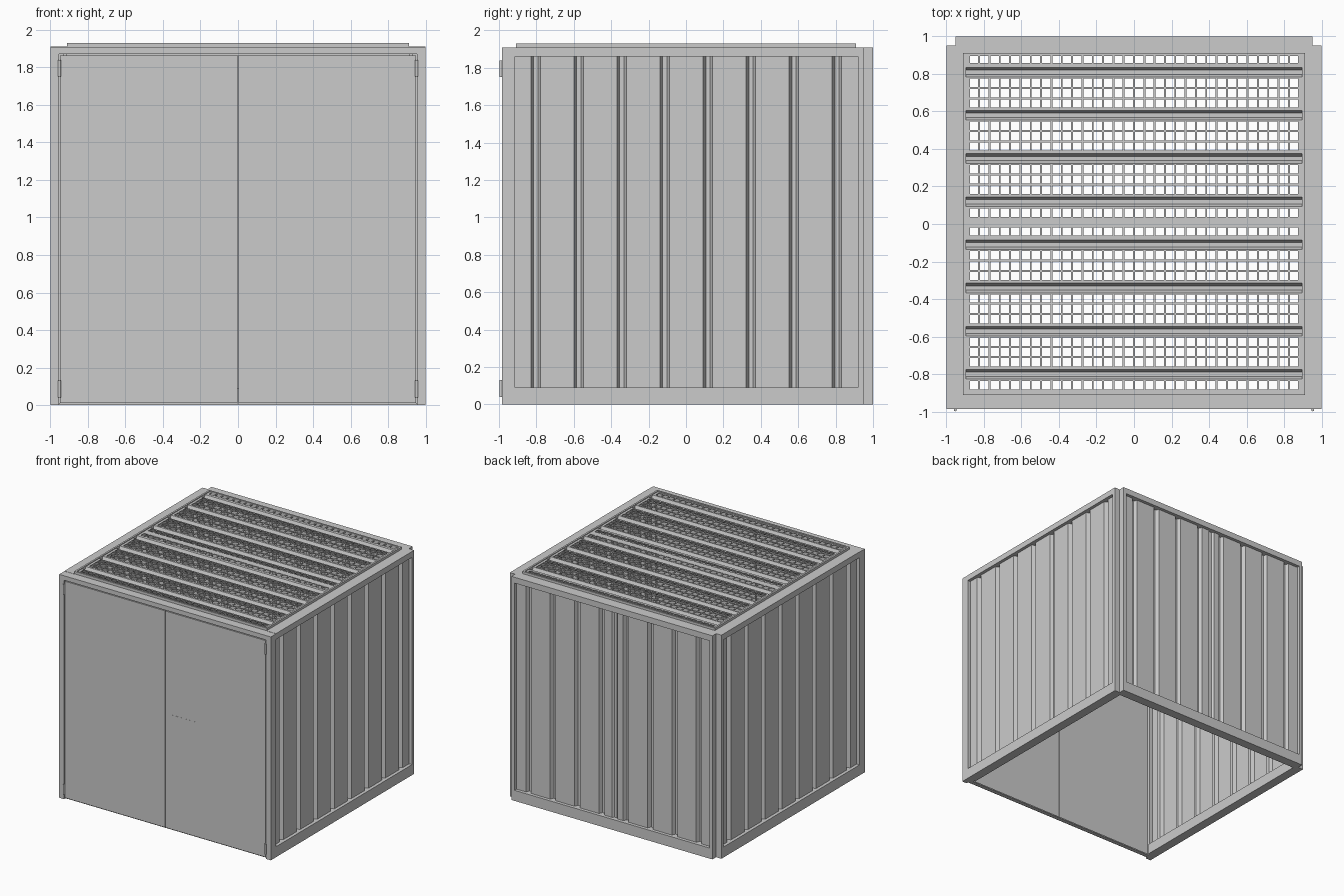
import bpy, bmesh, math
from mathutils import Matrix

if "Cube" in bpy.data.objects:
    bpy.data.objects.remove(bpy.data.objects["Cube"])


def make(name, bm):
    bmesh.ops.recalc_face_normals(bm, faces=bm.faces)
    me = bpy.data.meshes.new(name)
    bm.to_mesh(me)
    bm.free()
    ob = bpy.data.objects.new(name, me)
    bpy.context.collection.objects.link(ob)
    return ob


def box(name, x0, x1, y0, y1, z0, z1):
    bm = bmesh.new()
    bmesh.ops.create_cube(bm, size=1)
    for v in bm.verts:
        v.co.x = x0 if v.co.x < 0 else x1
        v.co.y = y0 if v.co.y < 0 else y1
        v.co.z = z0 if v.co.z < 0 else z1
    return make(name, bm)


def prism(name, outline, z0, z1):
    bm = bmesh.new()
    f = bm.faces.new([bm.verts.new((x, y, z0)) for x, y in outline])
    up = bmesh.ops.extrude_face_region(bm, geom=[f])
    bmesh.ops.translate(bm, vec=(0, 0, z1 - z0),
                        verts=[v for v in up["geom"] if isinstance(v, bmesh.types.BMVert)])
    return make(name, bm)


def sheet(name, profile, lengths, place, holes=(), cols=()):
    """Pressed sheet: a profile (u, depth) swept over lengths; holed cells are left out."""
    bm = bmesh.new()
    grid = [[bm.verts.new(place(u, d, w)) for w in lengths] for u, d in profile]
    for i in range(len(profile) - 1):
        for j in range(len(lengths) - 1):
            if not (i in holes and j in cols):
                bm.faces.new((grid[i][j], grid[i + 1][j], grid[i + 1][j + 1], grid[i][j + 1]))
    ob = make(name, bm)
    mod = ob.modifiers.new("thickness", 'SOLIDIFY')
    mod.thickness = 0.006
    mod.offset = 0
    return ob


def groove(s, depth=0.03):
    return [(s, 0), (s + 0.014, depth), (s + 0.040, depth), (s + 0.054, 0)]


# Wall profile: eight grooves at even pitch
starts = [-0.83 + 0.23 * k for k in range(8)]
wall = [(-0.93, 0)] + [p for s in starts for p in groove(s)] + [(0.93, 0)]
back = sorted(wall + groove(-0.035, 0.015))

for side, s in (("right", 1), ("left", -1)):
    sheet(side + "_wall", wall, (0.08, 1.87), lambda u, d, w: (s * (0.97 - d), u, w))
    xs = lambda a, b: sorted((s * a, s * b))
    # Side rails and posts
    box(side + "_bottom_rail", *xs(0.92, 1), -0.915, 0.95, 0, 0.09)
    box(side + "_top_rail", *xs(0.91, 1), -0.915, 0.95, 1.86, 1.91)
    prism(side + "_front_post", [(s * x, y) for x, y in
          ((0.955, -0.985), (1, -0.985), (1, -0.915), (0.93, -0.915), (0.93, -0.935), (0.955, -0.935))],
          0, 1.905)
    prism(side + "_back_post", [(s * x, y) for x, y in
          ((0.92, 0.92), (1, 0.92), (1, 0.95), (0.95, 0.95), (0.95, 1), (0.92, 1))], 0, 1.91)
    # Door leaf
    box(side + "_door", *xs(0.003, 0.948), -0.982, -0.945, 0.012, 1.862)
    # Hinges
    for lab, z in (("lower", 0.085), ("upper", 1.795)):
        bm = bmesh.new()
        bmesh.ops.create_cone(bm, cap_ends=True, segments=12, radius1=0.008, radius2=0.008, depth=0.09,
                              matrix=Matrix.Translation((s * 0.952, -0.99, z)))
        make(f"{side}_{lab}_hinge", bm)

# Back wall and its rails
sheet("back_wall", back, (0.08, 1.87), lambda u, d, w: (u, 0.97 - d, w))
box("back_bottom_rail", -0.95, 0.95, 0.92, 1, 0, 0.09)
box("back_top_rail", -0.95, 0.95, 0.91, 1, 1.86, 1.91)

# Front header, sill and lock plate
box("front_header", -1, 1, -0.985, -0.91, 1.87, 1.908)
box("front_sill", -0.955, 0.955, -0.965, -0.93, 0, 0.01)
box("lock_box", 0.06, 0.30, -0.983, -0.935, 0.84, 0.99)

# Roof sheet: grooves between rows of square openings
pitch, half = 0.055, 0.0225
rows = [0.88, 0.06, -0.04, -0.86]
rows += [c + k * pitch for c in (0.697, 0.468, 0.237, -0.222, -0.452, -0.682) for k in (-1, 0, 1)]
pts = [(-0.91, 0), (0.91, 0)]
for k in range(8):
    pts += groove(0.782 - 0.23 * k)
edges = [(r - half, 0) for r in rows]
roof = sorted(pts + edges + [(r + half, 0) for r in rows])
open_rows = {roof.index(e) for e in edges}
xs = [-0.91]
for k in range(32):
    c = (k - 15.5) * pitch
    xs += [c - half, c + half]
xs.append(0.91)
sheet("roof_grating", roof, xs, lambda u, d, w: (w, u, 1.92 - d), open_rows, set(range(1, 65, 2)))

# Roof rim
for s in (1, -1):
    a, b = sorted((s * 0.895, s * 0.91))
    box("roof_rim_side", a, b, -0.91, 0.91, 1.88, 1.93)
    box("roof_rim_end", -0.91, 0.91, a, b, 1.88, 1.93)
